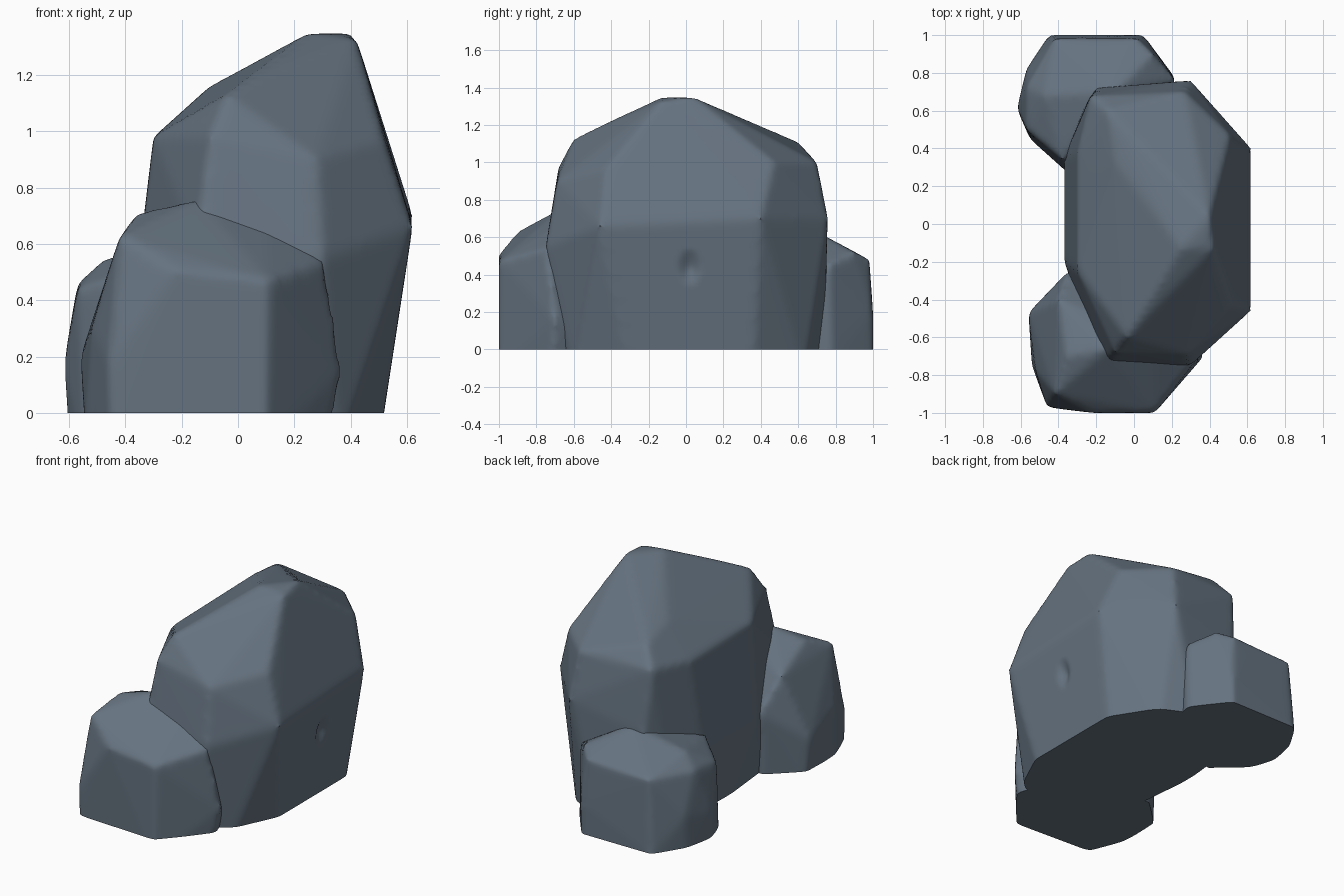
import bpy
import bmesh
from mathutils import Vector

cube = bpy.data.objects.get("Cube")
if cube:
    bpy.data.objects.remove(cube, do_unlink=True)

# Slate grey stone
stone = bpy.data.materials.new("slate_grey")
stone.use_nodes = True
colour = (0.13, 0.17, 0.215, 1)
stone.diffuse_color = colour
shader = next(n for n in stone.node_tree.nodes if n.type == "BSDF_PRINCIPLED")
shader.inputs["Base Color"].default_value = colour
shader.inputs["Roughness"].default_value = 0.9


def hull_mesh(name, foot, corners):
    """Convex boulder from its footprint and its chiselled corners."""
    bm = bmesh.new()
    for x, y in foot:
        bm.verts.new((x, y, 0))
        bm.verts.new((x, y, -0.12))
    for corner in corners:
        bm.verts.new(corner)
    hull = bmesh.ops.convex_hull(bm, input=bm.verts[:])
    spare = {v for v in hull["geom_interior"] + hull["geom_unused"]
             if isinstance(v, bmesh.types.BMVert)}
    bmesh.ops.delete(bm, geom=list(spare), context="VERTS")
    bmesh.ops.recalc_face_normals(bm, faces=bm.faces[:])
    mesh = bpy.data.meshes.new(name)
    bm.to_mesh(mesh)
    bm.free()
    return mesh


def add_rock(name, foot, corners, dent=None):
    """Soften the boulder's edges, then cut it flat at the ground."""
    rock = bpy.data.objects.new(name, hull_mesh(name, foot, corners))
    bpy.context.collection.objects.link(rock)

    remesh = rock.modifiers.new("even_surface", "REMESH")
    remesh.mode = "VOXEL"
    remesh.voxel_size = 0.02
    soften = rock.modifiers.new("worn_edges", "SMOOTH")
    soften.factor = 0.5
    soften.iterations = 8

    graph = bpy.context.evaluated_depsgraph_get()
    worn = bpy.data.meshes.new_from_object(rock.evaluated_get(graph))
    rock.modifiers.clear()

    bm = bmesh.new()
    bm.from_mesh(worn)
    if dent:
        centre, radius, depth = Vector(dent[0]), dent[1], dent[2]
        for v in bm.verts:
            offset = (v.co - centre) * Vector((1, 1, 0.6))
            fall = max(0, 1 - offset.length / radius)
            v.co.x -= depth * fall
    cut = bmesh.ops.bisect_plane(
        bm, geom=bm.verts[:] + bm.edges[:] + bm.faces[:],
        plane_co=(0, 0, 0), plane_no=(0, 0, 1), clear_inner=True)
    rim = [e for e in cut["geom_cut"] if isinstance(e, bmesh.types.BMEdge)]
    bmesh.ops.contextual_create(bm, geom=rim)
    bmesh.ops.recalc_face_normals(bm, faces=bm.faces[:])
    bm.to_mesh(worn)
    bm.free()

    rock.data = worn
    worn.name = name
    worn.materials.clear()
    worn.materials.append(stone)
    bpy.ops.object.select_all(action="DESELECT")
    rock.select_set(True)
    bpy.context.view_layer.objects.active = rock
    bpy.ops.object.shade_smooth_by_angle(angle=0.7)
    return rock


# Tall leaning boulder in the middle
add_rock(
    "tall_boulder",
    foot=[(.5, -.3), (.5, .36), (.36, -.6), (.33, .63), (.1, .74),
          (.1, -.72), (-.3, -.4), (-.3, .55), (-.35, .1)],
    corners=[
        # peak
        (.42, -.13, 1.33), (.25, -.13, 1.35), (.4, .04, 1.35),
        # shoulders
        (-.04, -.6, 1.13), (-.14, .6, 1.11), (-.1, .33, 1.16),
        (.52, -.43, .97), (.51, .47, 1), (.27, .7, 1),
        (.28, -.69, .9), (-.1, -.68, .98), (-.23, .68, 1),
        (-.3, -.25, .98), (-.3, .38, .97),
        # widest belt
        (.62, -.46, .66), (.62, .4, .7), (.3, -.75, .55),
        (.3, .76, .7), (-.2, .72, .6), (-.15, -.74, .6),
        (-.37, -.2, .4), (-.37, .35, .4)],
    dent=((.58, .02, .44), .06, .035))

# Low boulder at the front
add_rock(
    "front_boulder",
    foot=[(-.45, -.97), (.1, -1), (.32, -.72), (.2, -.4),
          (-.35, -.28), (-.53, -.45), (-.54, -.75)],
    corners=[
        (-.23, -1, .51), (.11, -1, .47), (-.46, -.97, .17),
        (-.42, -.9, .63), (.31, -.74, .54), (.37, -.7, .15),
        (-.14, -.66, .76), (.1, -.6, .72), (-.36, -.7, .71),
        (-.4, -.4, .6), (-.56, -.47, .2), (-.35, -.25, .4),
        (-.52, -.78, .3)])

# Low boulder at the back
add_rock(
    "back_boulder",
    foot=[(-.45, 1), (.04, 1), (.22, .77), (.1, .4),
          (-.36, .28), (-.55, .45), (-.6, .62), (-.57, .8)],
    corners=[
        (-.42, .98, .46), (.02, .98, .48), (.1, .9, .52),
        (.22, .76, .45), (-.47, .68, .55), (-.1, .7, .63),
        (-.57, .72, .46), (-.57, .5, .44), (-.38, .34, .5),
        (-.36, .28, .2), (-.62, .61, .17), (-.57, .82, .2),
        (.05, 1, .2)])
